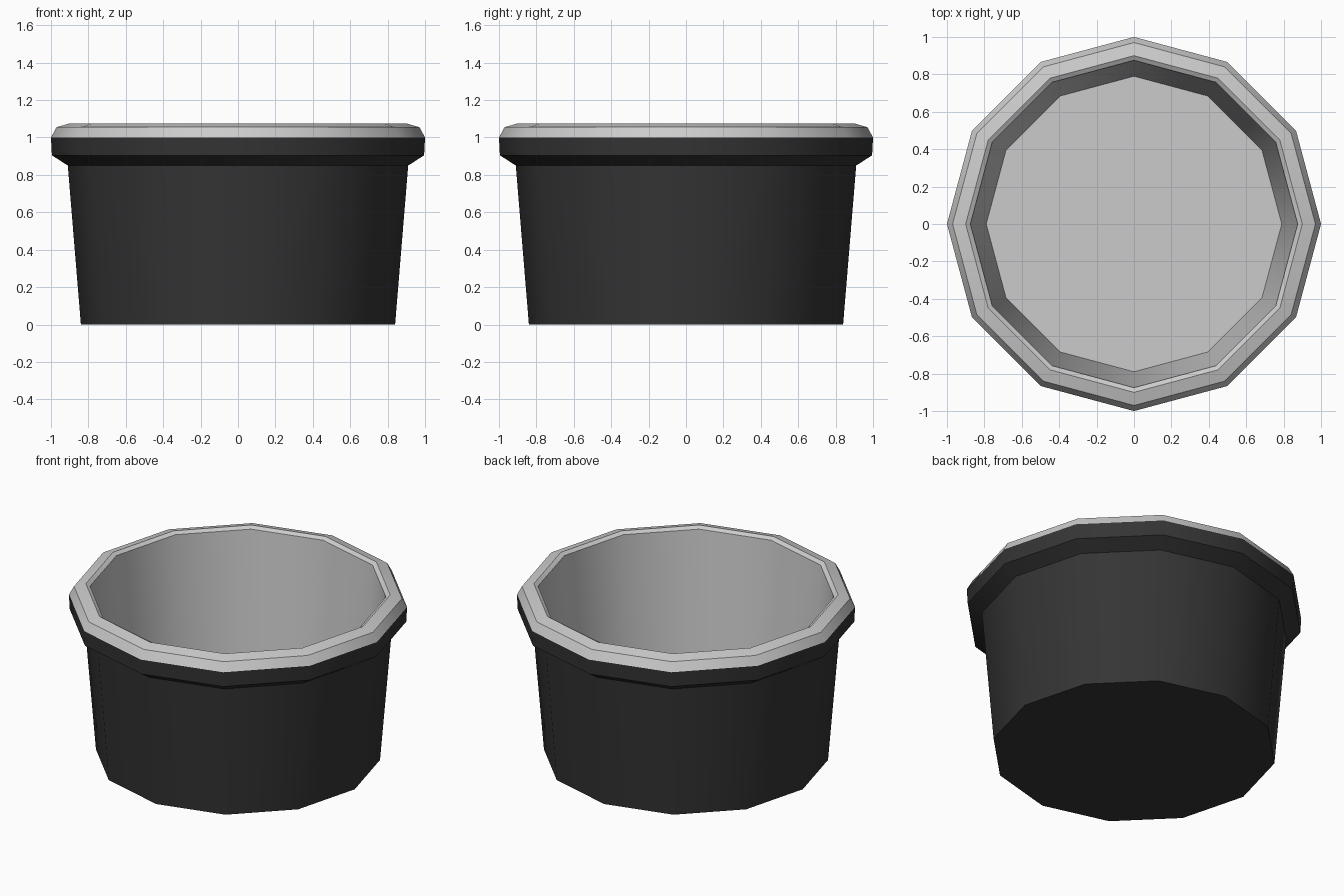
import bpy, bmesh, math

if "Cube" in bpy.data.objects:
    bpy.data.objects.remove(bpy.data.objects["Cube"])

SIDES = 12


def material(name, rgb):
    m = bpy.data.materials.new(name)
    m.diffuse_color = (*rgb, 1)
    m.use_nodes = True
    m.node_tree.nodes["Principled BSDF"].inputs["Base Color"].default_value = m.diffuse_color
    return m


dark = material("dark glaze", (0.035, 0.035, 0.035))
light = material("light grey", (0.6, 0.6, 0.6))


def lathe(name, profile, mat, cap=None):
    """Turn a (radius, height) profile; cap 0 or -1 closes that end."""
    bm = bmesh.new()
    rings = [[bm.verts.new((r * math.cos(i * math.tau / SIDES),
                            r * math.sin(i * math.tau / SIDES), z))
              for i in range(SIDES)] for r, z in profile]
    for a, b in zip(rings, rings[1:]):
        for i in range(SIDES):
            j = (i + 1) % SIDES
            bm.faces.new((a[i], a[j], b[j], b[i]))
    if cap == 0:
        bm.faces.new(rings[0][::-1])
    elif cap == -1:
        bm.faces.new(rings[-1])
    me = bpy.data.meshes.new(name)
    bm.to_mesh(me)
    bm.free()
    me.materials.append(mat)
    ob = bpy.data.objects.new(name, me)
    bpy.context.collection.objects.link(ob)
    bpy.ops.object.select_all(action='DESELECT')
    ob.select_set(True)
    bpy.context.view_layer.objects.active = ob
    bpy.ops.object.shade_smooth_by_angle(angle=math.radians(40))


# Dark outside: base, tapered wall and lower half of the rim
lathe("pot_outside", [(0.84, 0), (0.91, 0.85), (0.995, 0.905), (1.0, 1.0)], dark, cap=0)
# Light inside: upper half of the rim, inner wall and floor
lathe("pot_inside", [(1.0, 1.0), (0.97, 1.055), (0.9, 1.075), (0.875, 1.06),
                     (0.79, 0.04)], light, cap=-1)
